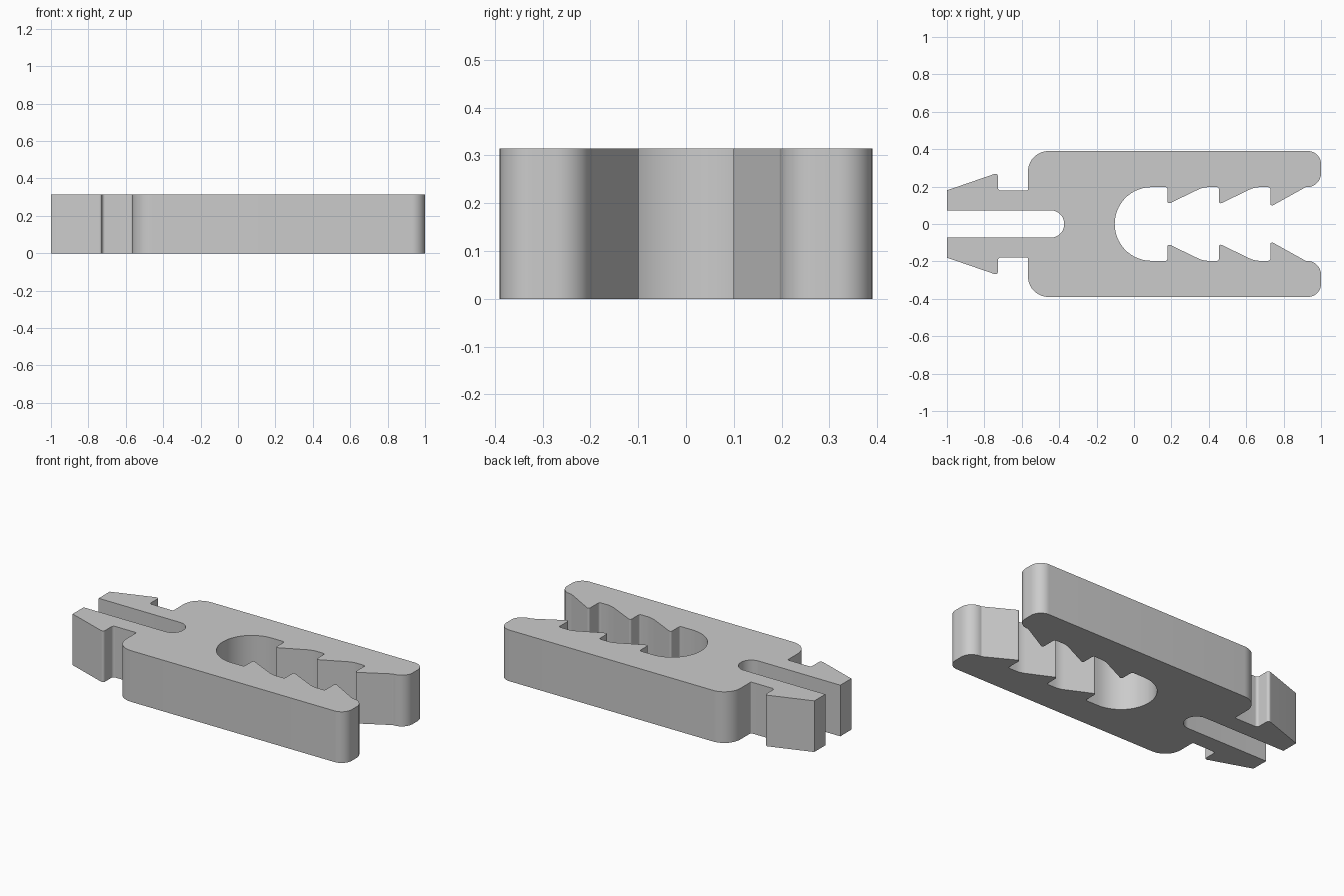
import bpy, bmesh, math
from mathutils import Vector

if "Cube" in bpy.data.objects:
    bpy.data.objects.remove(bpy.data.objects["Cube"])

HEIGHT = 0.315

# Half outline (x, y, corner radius), from the slot end round to the bore
HALF = [
    (-0.373, 0.0, 0), (-0.373, 0.073, 0.072), (-1.0, 0.073, 0),      # slot
    (-1.0, 0.18, 0), (-0.727, 0.274, 0.014), (-0.727, 0.178, 0.016),  # barb
    (-0.567, 0.178, 0.006), (-0.567, 0.39, 0.11),                    # shoulder
    (1.0, 0.39, 0.07), (1.0, 0.197, 0.075), (0.918, 0.197, 0.015),   # arm tip
    (0.729, 0.092, 0.010), (0.729, 0.197, 0.012), (0.645, 0.197, 0.13),
    (0.454, 0.105, 0.010), (0.454, 0.197, 0.012), (0.37, 0.197, 0.13),
    (0.179, 0.105, 0.010), (0.179, 0.197, 0.012),                    # teeth
    (-0.103, 0.197, 0.196), (-0.103, 0.0, 0),                        # bore
]


def fillet(before, corner, after, radius):
    """Replace a corner with an arc of the given radius."""
    a, b = (before - corner).normalized(), (after - corner).normalized()
    half = a.angle(b) / 2
    reach = radius / math.tan(half)
    start, end = corner + a * reach, corner + b * reach
    centre = corner + (a + b).normalized() * (radius / math.sin(half))
    u, v = start - centre, end - centre
    sweep = u.angle(v)
    steps = max(3, round(sweep / math.radians(7)))
    return [centre + (u * math.sin(sweep * (1 - i / steps))
                      + v * math.sin(sweep * i / steps)) / math.sin(sweep)
            for i in range(steps + 1)]


# Rounded half outline, mirrored across y = 0 into a closed loop
upper = []
for i, (x, y, r) in enumerate(HALF):
    p = Vector((x, y))
    if r:
        upper += fillet(Vector(HALF[i - 1][:2]), p, Vector(HALF[i + 1][:2]), r)
    else:
        upper.append(p)
loop = upper + [Vector((p.x, -p.y)) for p in reversed(upper[1:-1])]

# The two axis points join the halves: cap each half, so that slot and bore stay open
bm = bmesh.new()
half_count = len(upper)
verts = [bm.verts.new((p.x, p.y, 0)) for p in loop]
caps = [bm.faces.new(verts[:half_count]),
        bm.faces.new([verts[0]] + verts[:half_count - 2:-1])]
raised = bmesh.ops.extrude_face_region(bm, geom=caps)["geom"]
bmesh.ops.translate(bm, vec=(0, 0, HEIGHT),
                    verts=[e for e in raised if isinstance(e, bmesh.types.BMVert)])
bmesh.ops.dissolve_limit(bm, angle_limit=0.001, verts=bm.verts[:], edges=[
    e for e in bm.edges if all(abs(v.co.y) < 1e-5 for v in e.verts)
    and abs(e.verts[0].co.z - e.verts[1].co.z) < 1e-5])
bmesh.ops.recalc_face_normals(bm, faces=bm.faces[:])

# Clip body
mesh = bpy.data.meshes.new("clip_body")
bm.to_mesh(mesh)
bm.free()
body = bpy.data.objects.new("clip_body", mesh)
bpy.context.collection.objects.link(body)

grey = bpy.data.materials.new("light_grey")
grey.diffuse_color = (0.6, 0.6, 0.6, 1)
grey.use_nodes = True
grey.node_tree.nodes["Principled BSDF"].inputs["Base Color"].default_value = grey.diffuse_color
mesh.materials.append(grey)

bpy.context.view_layer.objects.active = body
body.select_set(True)
bpy.ops.object.shade_smooth_by_angle(angle=math.radians(30))
